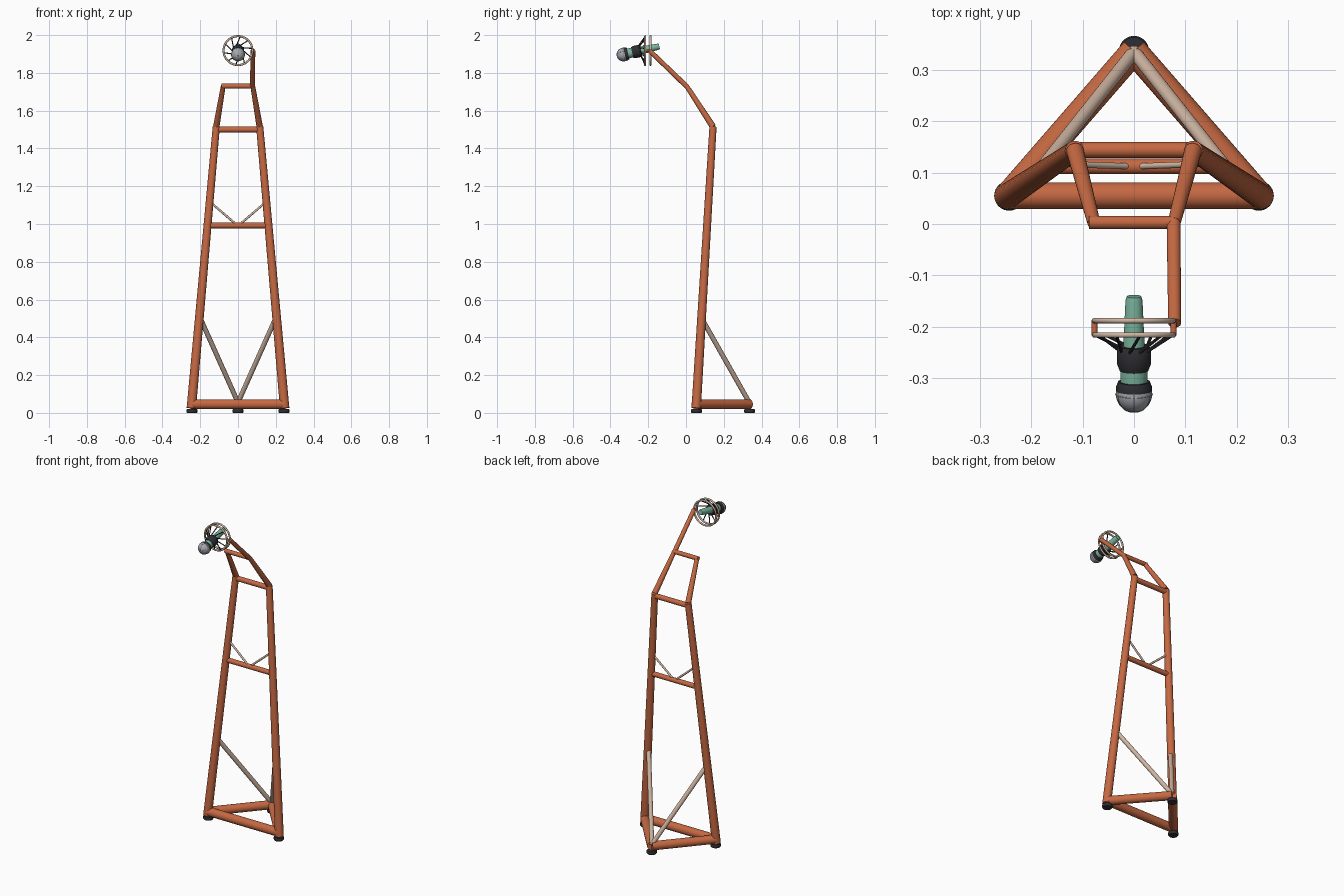
import bpy, bmesh
from math import pi, radians, sin, cos
from mathutils import Vector, Matrix

cube = bpy.data.objects.get("Cube")
if cube:
    bpy.data.objects.remove(cube)


def material(name, rgb):
    m = bpy.data.materials.new(name)
    m.diffuse_color = (*rgb, 1)
    m.use_nodes = True
    m.node_tree.nodes["Principled BSDF"].inputs["Base Color"].default_value = (*rgb, 1)
    return m


COPPER = material("terracotta", (0.56, 0.14, 0.055))
CREAM = material("pale wood", (0.62, 0.46, 0.36))
BLACK = material("dark rubber", (0.028, 0.027, 0.032))
MINT = material("mint green", (0.2, 0.46, 0.34))
STEEL = material("steel grey", (0.38, 0.39, 0.42))


def finish(name, bm, mat):
    bmesh.ops.recalc_face_normals(bm, faces=bm.faces)
    mesh = bpy.data.meshes.new(name)
    bm.to_mesh(mesh)
    bm.free()
    mesh.materials.append(mat)
    for p in mesh.polygons:
        p.use_smooth = True
    mesh.set_sharp_from_angle(angle=radians(40))
    ob = bpy.data.objects.new(name, mesh)
    bpy.context.collection.objects.link(ob)
    return ob


def aim(direction):
    return Vector(direction).to_track_quat('Z', 'Y').to_matrix().to_4x4()


def tube(name, a, b, r1, r2=None, mat=COPPER, sides=24):
    a, b = Vector(a), Vector(b)
    bm = bmesh.new()
    bmesh.ops.create_cone(bm, cap_ends=True, segments=sides, radius1=r1,
                          radius2=r2 or r1, depth=(b - a).length,
                          matrix=Matrix.Translation((a + b) / 2) @ aim(b - a))
    return finish(name, bm, mat)


def lathe(name, profile, origin, axis, mat, closed=False, steps=32):
    """Spin (radius, height) points around an axis through origin."""
    bm = bmesh.new()
    vs = [bm.verts.new((r, 0, h)) for r, h in profile]
    es = [bm.edges.new(p) for p in zip(vs, vs[1:])]
    if closed:
        es.append(bm.edges.new((vs[-1], vs[0])))
    bmesh.ops.spin(bm, geom=vs + es, cent=(0, 0, 0), axis=(0, 0, 1),
                   angle=2 * pi, steps=steps)
    bmesh.ops.remove_doubles(bm, verts=bm.verts, dist=0.00005)
    bm.transform(Matrix.Translation(origin) @ aim(axis))
    return finish(name, bm, mat)


def ring(name, center, axis, major, minor, mat, sides=10, steps=40):
    circle = [(major + minor * cos(2 * pi * i / sides), minor * sin(2 * pi * i / sides))
              for i in range(sides)]
    return lathe(name, circle, center, axis, mat, True, steps)


# Triangular base with feet
BACK = (0, 0.337, 0.046)
foot_profile = [(0, 0), (0.026, 0), (0.029, 0.004), (0.029, 0.016), (0.026, 0.02), (0, 0.02)]
lathe("back_foot", foot_profile, (0, 0.337, 0), (0, 0, 1), BLACK)
tube("base_front_rail", (-0.245, 0.055, 0.046), (0.245, 0.055, 0.046), 0.026)

# Mirrored side parts
for side, s in (("left", 1), ("right", -1)):
    corner = (s * 0.245, 0.055, 0.046)
    knee = (s * 0.115, 0.143, 1.515)
    lathe(side + "_foot", foot_profile, (s * 0.243, 0.055, 0), (0, 0, 1), BLACK)
    tube(side + "_base_rail", corner, BACK, 0.026)
    tube(side + "_leg", (s * 0.247, 0.054, 0.025), knee, 0.025, 0.019)
    tube(side + "_upper_arm", knee, (s * 0.078, 0.002, 1.732), 0.017, 0.0125)
    tube(side + "_lower_brace", (0, 0.335, 0.055), (s * 0.197, 0.086, 0.495), 0.013, mat=CREAM)
    tube(side + "_middle_brace", (s * 0.006, 0.112, 0.995), (s * 0.14, 0.117, 1.11),
         0.006, mat=CREAM)
    tube(side + "_ring_link", (s * 0.077, -0.187, 1.918), (s * 0.077, -0.217, 1.918), 0.0055)

# Cross rails and the single boom
tube("middle_rail", (-0.16, 0.112, 0.992), (0.16, 0.112, 0.992), 0.015)
tube("knee_rail", (-0.115, 0.144, 1.5), (0.115, 0.144, 1.5), 0.0155)
tube("top_rail", (-0.088, 0.003, 1.73), (0.078, 0.003, 1.73), 0.013)
tube("boom", (0.077, 0.006, 1.726), (0.079, -0.193, 1.918), 0.0135, 0.0125)

# Shock mount rings
for name, y in (("rear", -0.188), ("front", -0.216)):
    ring(name + "_mount_ring", (0, y, 1.918), (0, -1, 0), 0.0765, 0.0055, CREAM)

# Microphone, tilted along its axis
HEAD = Vector((0, -0.331, 1.897))
AXIS = Vector((0, 0.975, 0.222)).normalized()
lathe("microphone_body", [(0, 0.02), (0.026, 0.02), (0.026, 0.05), (0.021, 0.09), (0.0165, 0.188),
                          (0.014, 0.195), (0, 0.195)], HEAD, AXIS, MINT)
lathe("mount_hub", [(0.02, 0.047), (0.028, 0.047), (0.033, 0.06), (0.033, 0.09),
                    (0.029, 0.096), (0.018, 0.096)], HEAD, AXIS, BLACK)
lathe("head_collar", [(0, 0.007), (0.035, 0.007), (0.035, 0.015), (0.031, 0.025), (0, 0.025)],
      HEAD, AXIS, BLACK)
R = 0.0355
lathe("microphone_head", [(R * sin(pi * i / 16), -R * cos(pi * i / 16)) for i in range(17)],
      HEAD, AXIS, STEEL)

# Wire bands over the head
side_axis = Vector((1, 0, 0))
up_axis = AXIS.cross(side_axis)
ring("head_band_around", HEAD, AXIS, R, 0.0012, STEEL, 6)
for i in range(3):
    a = pi * i / 3
    ring("head_band_%d" % i, HEAD, side_axis * cos(a) + up_axis * sin(a), R, 0.0009, STEEL, 6)

# Slanted elastic cords between hub and front ring
for i in range(10):
    a = 2 * pi * (i + 0.25) / 10
    b = a + 0.45
    outer = Vector((0.075 * cos(a), -0.217, 1.918 + 0.075 * sin(a)))
    inner = HEAD + AXIS * 0.088 + (side_axis * cos(b) + up_axis * -sin(b)) * 0.03
    if up_axis.z > 0:
        inner = HEAD + AXIS * 0.088 + (side_axis * cos(b) + up_axis * sin(b)) * 0.03
    tube("elastic_cord_%d" % i, outer, inner, 0.003, mat=BLACK, sides=8)
